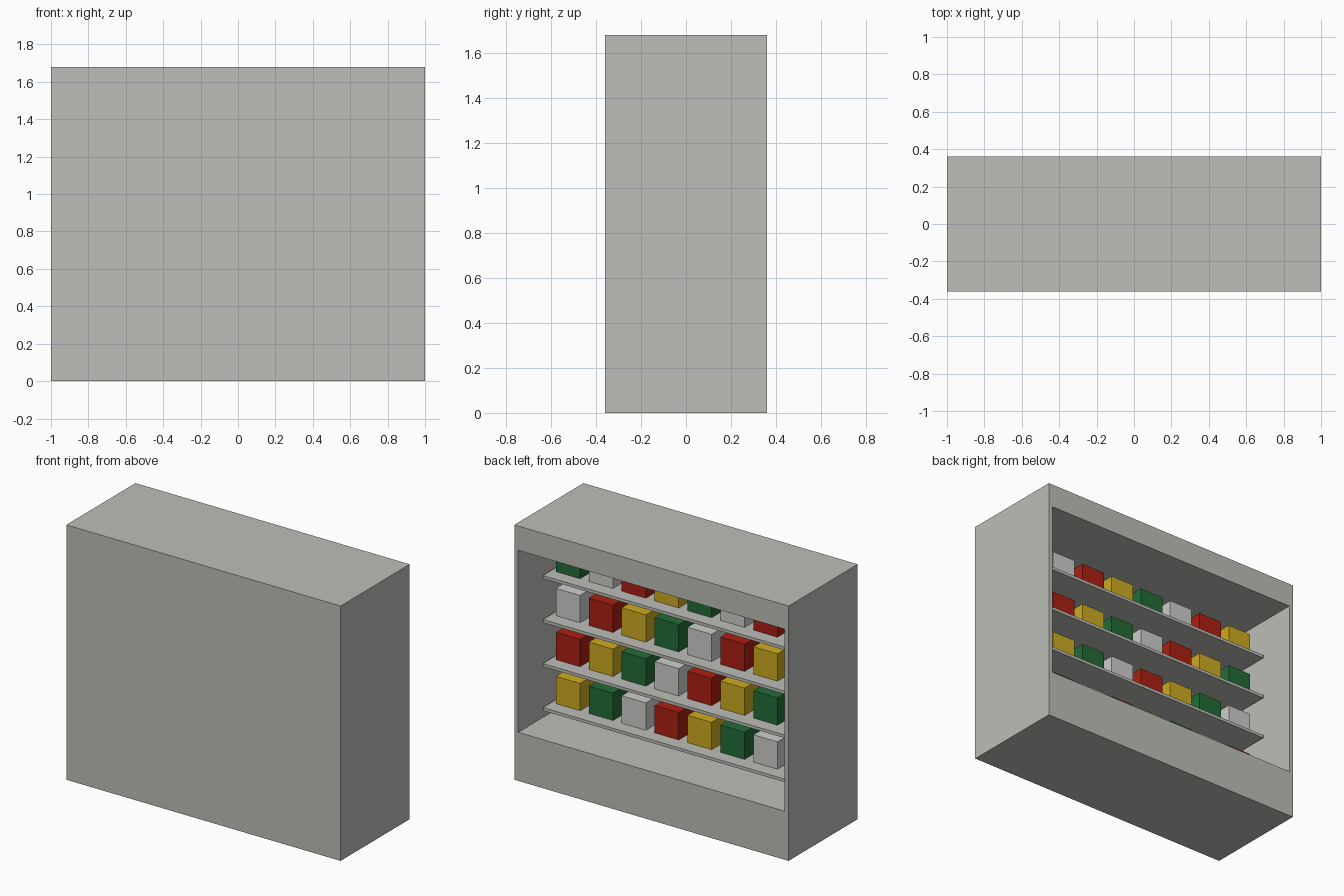
import bpy
import bmesh
from mathutils import Vector

default = bpy.data.objects.get("Cube")
if default:
    bpy.data.objects.remove(default, do_unlink=True)


def material(name, rgb):
    m = bpy.data.materials.new(name)
    m.use_nodes = True
    m.diffuse_color = (*rgb, 1)
    m.node_tree.nodes["Principled BSDF"].inputs["Base Color"].default_value = (*rgb, 1)
    return m


grey = material("warm_grey", (0.51, 0.51, 0.48))
goods = [
    material("green", (0.016, 0.15, 0.037)),
    material("off_white", (0.62, 0.62, 0.61)),
    material("red", (0.41, 0.014, 0.006)),
    material("yellow", (0.61, 0.41, 0.015)),
]


def box(name, low, high, mat, shape=None):
    """Box between two corners, optionally reshaped by a function."""
    low, high = Vector(low), Vector(high)
    bm = bmesh.new()
    bmesh.ops.create_cube(bm, size=1)
    bmesh.ops.scale(bm, vec=high - low, verts=bm.verts)
    bmesh.ops.translate(bm, vec=(low + high) / 2, verts=bm.verts)
    if shape:
        shape(bm)
    mesh = bpy.data.meshes.new(name)
    bm.to_mesh(mesh)
    bm.free()
    mesh.materials.append(mat)
    obj = bpy.data.objects.new(name, mesh)
    bpy.context.collection.objects.link(obj)
    return obj


WALL = 0.04
INNER_X = 1 - WALL
INNER_FRONT = -0.36 + WALL
FLOOR, CEILING = 0.32, 1.52


def hollow(bm):
    """Open the back into a deep recess with a tall plinth and a header."""
    back = max(bm.faces, key=lambda f: f.calc_center_median().y)
    bmesh.ops.inset_region(bm, faces=[back], thickness=WALL)
    for v in back.verts:
        v.co.z = FLOOR if v.co.z < 1 else CEILING
    bmesh.ops.inset_region(bm, faces=[back], thickness=0)
    for v in back.verts:
        v.co.y = INNER_FRONT


# Cabinet shell
box("cabinet", (-1, -0.36, 0), (1, 0.36, 1.68), grey, hollow)

# Shelves, each with a row of boxes in a shifting colour cycle
COUNT = 8
PITCH = 2 * INNER_X / COUNT
HALF = 0.088
for row in range(4):
    top = 1.265 - 0.29 * row
    box(f"shelf_{row + 1}", (-INNER_X, INNER_FRONT, top - 0.02), (INNER_X, 0.12, top), grey)
    for i in range(COUNT):
        x = INNER_X - PITCH * (i + 0.5)
        box(f"goods_box_{row + 1}_{i + 1}", (x - HALF, -0.23, top),
            (x + HALF, 0.03, top + 0.18), goods[(i + row) % 4])
